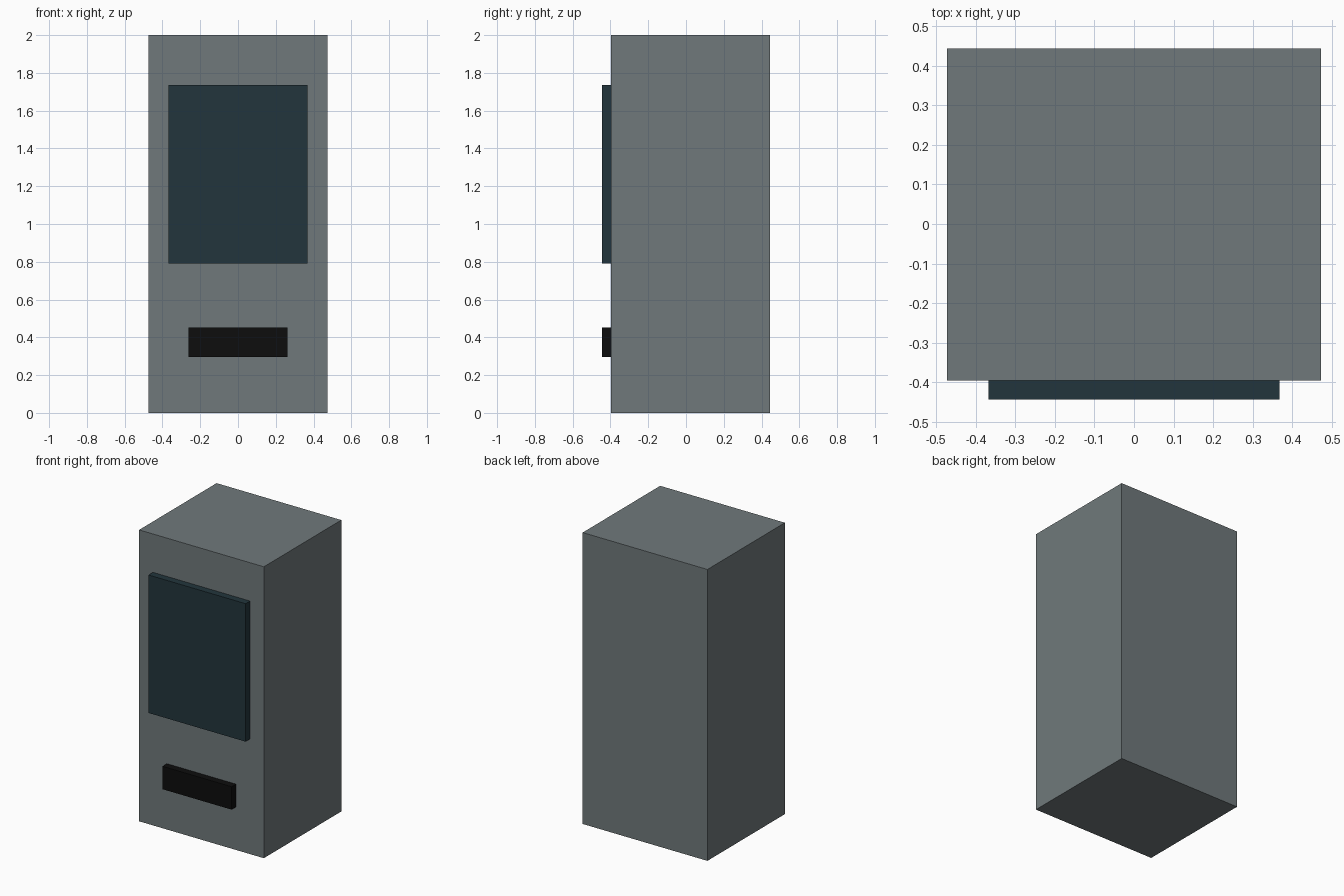
import bpy

# Remove the default cube
default = bpy.data.objects.get("Cube")
if default:
    bpy.data.objects.remove(default, do_unlink=True)


def make_material(name, rgb):
    mat = bpy.data.materials.new(name)
    mat.use_nodes = True
    colour = (*rgb, 1.0)
    mat.diffuse_color = colour
    mat.node_tree.nodes["Principled BSDF"].inputs["Base Color"].default_value = colour
    return mat


def add_box(name, width, y_range, z_range, mat):
    """Box centred on x = 0, spanning the given depth and height."""
    (y0, y1), (z0, z1) = y_range, z_range
    bpy.ops.mesh.primitive_cube_add(size=1, location=(0, (y0 + y1) / 2, (z0 + z1) / 2))
    box = bpy.context.object
    box.name = name
    box.scale = (width, y1 - y0, z1 - z0)
    bpy.ops.object.transform_apply(location=False, rotation=False, scale=True)
    box.data.materials.append(mat)
    return box


grey = make_material("cabinet grey", (0.162, 0.191, 0.198))
teal = make_material("dark teal glass", (0.016, 0.036, 0.045))
black = make_material("slot black", (0.004, 0.004, 0.004))

FRONT, BACK = -0.396, 0.444
PROUD = -0.444   # front of the raised parts
INSET = -0.35    # raised parts continue into the cabinet

# Cabinet body
add_box("cabinet", 0.947, (FRONT, BACK), (0, 2), grey)

# Display window and dispensing slot on the front
add_box("display_window", 0.737, (PROUD, INSET), (0.79, 1.737), teal)
add_box("dispensing_slot", 0.526, (PROUD, INSET), (0.295, 0.452), black)
